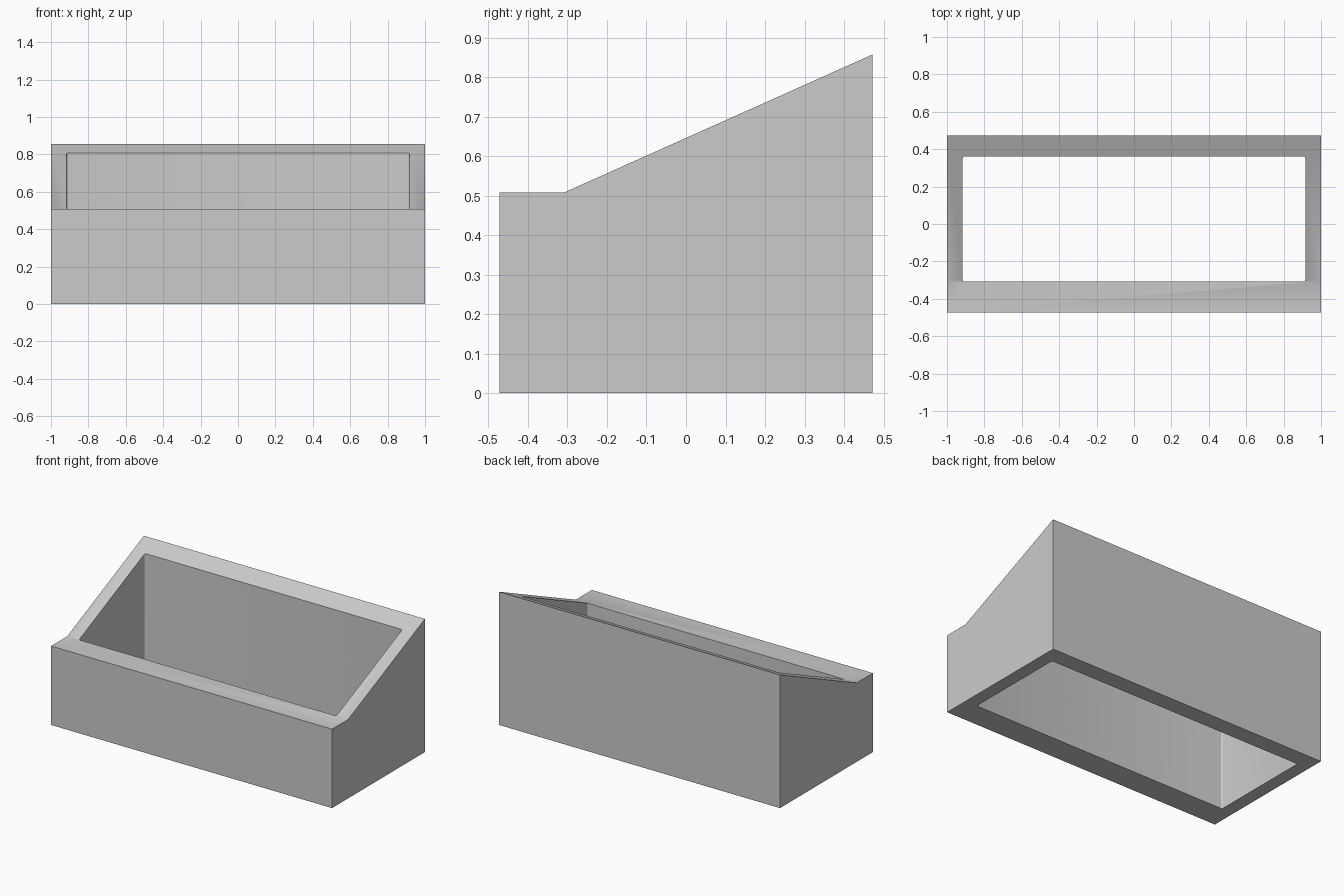
import bpy
import bmesh
from mathutils import Vector

cube = bpy.data.objects.get("Cube")
if cube:
    bpy.data.objects.remove(cube, do_unlink=True)

grey = bpy.data.materials.new("light grey")
grey.use_nodes = True
grey.diffuse_color = (0.6, 0.6, 0.6, 1)
grey.node_tree.nodes["Principled BSDF"].inputs["Base Color"].default_value = (0.6, 0.6, 0.6, 1)


def prism(name, outline, sweep, round_corners=0):
    """Sweep a flat outline into a solid, optionally rounding its long edges."""
    bm = bmesh.new()
    face = bm.faces.new([bm.verts.new(p) for p in outline])
    swept = bmesh.ops.extrude_face_region(bm, geom=[face], use_keep_orig=True)
    moved = [g for g in swept["geom"] if isinstance(g, bmesh.types.BMVert)]
    bmesh.ops.translate(bm, vec=sweep, verts=moved)
    if round_corners:
        axis = Vector(sweep).normalized()
        edges = [e for e in bm.edges
                 if abs((e.verts[0].co - e.verts[1].co).normalized().dot(axis)) > 0.99]
        bmesh.ops.bevel(bm, geom=edges, offset=round_corners, segments=4,
                        profile=0.5, affect='EDGES')
    bmesh.ops.recalc_face_normals(bm, faces=bm.faces)
    mesh = bpy.data.meshes.new(name)
    bm.to_mesh(mesh)
    bm.free()
    mesh.materials.append(grey)
    obj = bpy.data.objects.new(name, mesh)
    bpy.context.collection.objects.link(obj)
    return obj


half_depth, crease, low, high = 0.472, -0.308, 0.508, 0.857

# Housing: side profile with a flat front ledge and a sloping top
profile = [(-half_depth, 0), (half_depth, 0), (half_depth, high),
           (crease, low), (-half_depth, low)]
housing = prism("sloped_housing", [(-1, y, z) for y, z in profile], (2, 0, 0))

# Opening: straight through from top to bottom, with tiny corner fillets
side, back = 0.916, 0.362
opening = prism("opening_cutter",
                [(-side, crease, -0.5), (side, crease, -0.5),
                 (side, back, -0.5), (-side, back, -0.5)],
                (0, 0, 2), round_corners=0.01)
opening.hide_render = True
opening.hide_set(True)

cut = housing.modifiers.new("opening", 'BOOLEAN')
cut.operation = 'DIFFERENCE'
cut.solver = 'EXACT'
cut.object = opening

# Apply the cut and discard the cutter
bpy.context.view_layer.objects.active = housing
housing.select_set(True)
bpy.ops.object.modifier_apply(modifier=cut.name)
bpy.data.objects.remove(opening, do_unlink=True)
bpy.ops.object.shade_smooth_by_angle()
